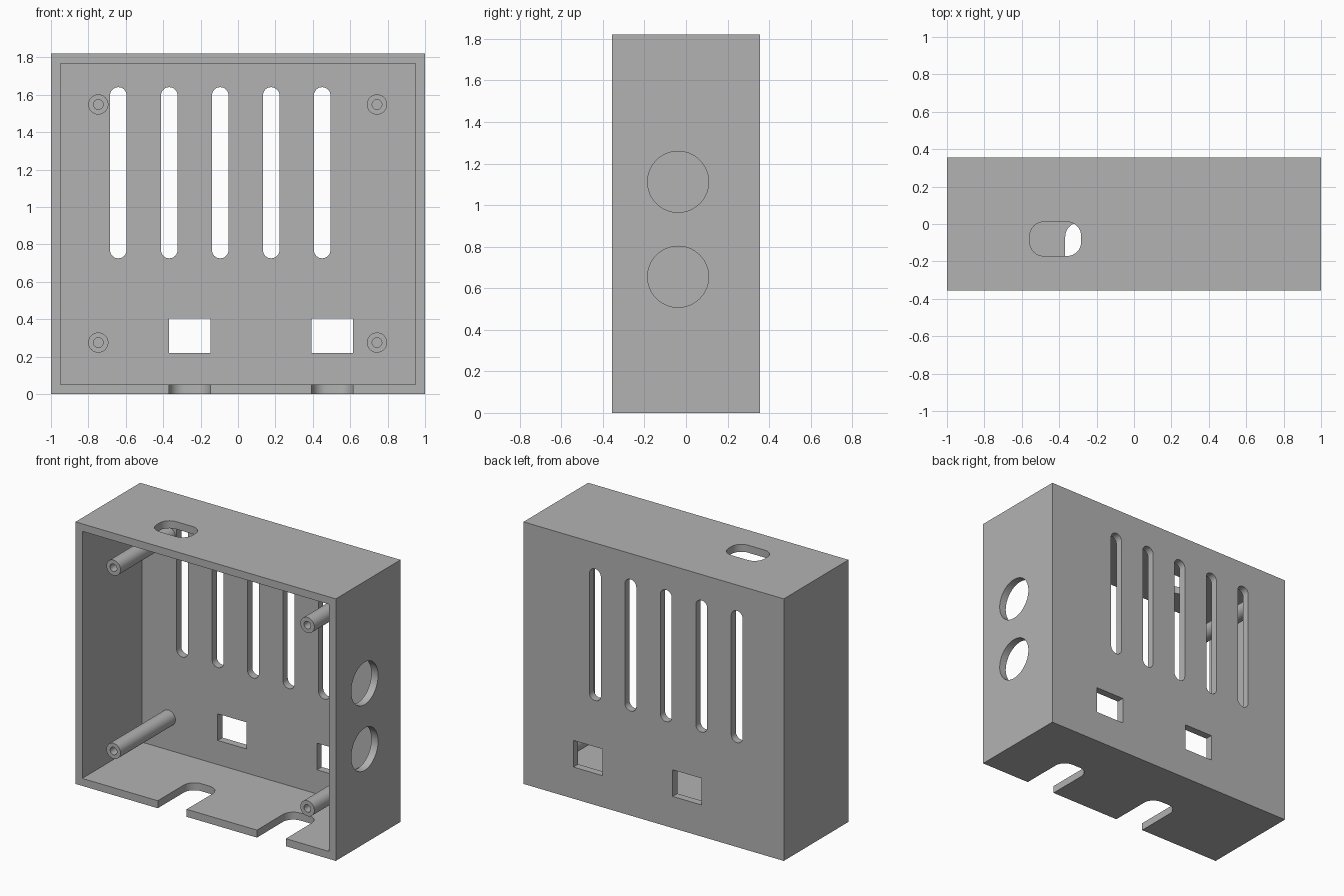
import bpy, bmesh, math

if "Cube" in bpy.data.objects:
    bpy.data.objects.remove(bpy.data.objects["Cube"], do_unlink=True)

W, D, H, T = 2.0, 0.71, 1.82, 0.052     # outer size and wall thickness
FRONT, BACK = -D / 2, D / 2

grey = bpy.data.materials.new("plain grey")
grey.use_nodes = True
colour = (0.45, 0.45, 0.45, 1)
grey.diffuse_color = colour
grey.node_tree.nodes["Principled BSDF"].inputs["Base Color"].default_value = colour


def outline(w, h, r, steps):
    """Rectangle with rounded corners; r = 0 is sharp, r = w/2 = h/2 is a circle."""
    if r == 0:
        return [(w/2, h/2), (-w/2, h/2), (-w/2, -h/2), (w/2, -h/2)]
    pts = []
    for q, (sx, sy) in enumerate([(1, 1), (-1, 1), (-1, -1), (1, -1)]):
        for i in range(steps + 1):
            a = (q + i / steps) * math.pi / 2
            pts.append((sx * (w/2 - r) + r * math.cos(a),
                        sy * (h/2 - r) + r * math.sin(a)))
    return pts


def prism(name, axis, centre, size, span, r=0, steps=8):
    """Extrude an outline along an axis, between the two ends of span."""
    place = {"x": lambda u, v, d: (d, u, v),
             "y": lambda u, v, d: (u, d, v),
             "z": lambda u, v, d: (u, v, d)}[axis]
    bm = bmesh.new()
    loop = [(centre[0] + u, centre[1] + v) for u, v in outline(*size, r, steps)]
    face = bm.faces.new([bm.verts.new(place(u, v, span[0])) for u, v in loop])
    ext = bmesh.ops.extrude_face_region(bm, geom=[face], use_keep_orig=True)
    moved = [g for g in ext["geom"] if isinstance(g, bmesh.types.BMVert)]
    bmesh.ops.translate(bm, verts=moved, vec=place(0, 0, span[1] - span[0]))
    bmesh.ops.remove_doubles(bm, verts=bm.verts, dist=1e-5)
    bmesh.ops.recalc_face_normals(bm, faces=bm.faces)
    mesh = bpy.data.meshes.new(name)
    bm.to_mesh(mesh)
    bm.free()
    mesh.materials.append(grey)
    obj = bpy.data.objects.new(name, mesh)
    bpy.context.collection.objects.link(obj)
    return obj


def activate(obj):
    bpy.ops.object.select_all(action="DESELECT")
    obj.select_set(True)
    bpy.context.view_layer.objects.active = obj


def cut(obj, cutter):
    activate(obj)
    mod = obj.modifiers.new("cut", "BOOLEAN")
    mod.operation, mod.solver, mod.object = "DIFFERENCE", "EXACT", cutter
    bpy.ops.object.modifier_apply(modifier=mod.name)
    bpy.data.objects.remove(cutter, do_unlink=True)


def smooth(obj):
    activate(obj)
    bpy.ops.object.shade_smooth_by_angle(angle=math.radians(35))


# Open-fronted case
case = prism("case", "z", (0, 0), (W, D), (0, H))
cut(case, prism("cavity", "y", (0, H / 2), (W - 2*T, H - 2*T), (FRONT - 0.1, BACK - T)))

through_back = (BACK - 0.1, BACK + 0.1)
# Vent slots in the back
for i in range(5):
    cut(case, prism("vent", "y", (-0.64 + i * 0.2725, 1.183), (0.088, 0.915),
                    through_back, 0.0435))

# Cable windows in the back and matching notches in the floor
for x in (-0.257, 0.505):
    cut(case, prism("window", "y", (x, 0.312), (0.222, 0.185), through_back))
    cut(case, prism("notch", "z", (x, -0.29), (0.222, 0.6), (-0.1, 0.1), 0.08))

# Round ports in the left wall
for z in (0.655, 1.112):
    cut(case, prism("port", "x", (-0.038, z), (0.294, 0.294),
                    (W/2 - 0.1, W/2 + 0.1), 0.147, 16))

# Rounded opening in the top
cut(case, prism("top_opening", "z", (-0.42, -0.08), (0.275, 0.182),
                (H - 0.1, H + 0.1), 0.075))
smooth(case)

# Hollow mounting posts on the back wall
for side, x in (("right", -0.747), ("left", 0.743)):
    for level, z in (("lower", 0.275), ("upper", 1.548)):
        post = prism(f"{level}_{side}_post", "y", (x, z), (0.108, 0.108),
                     (-0.3, BACK - T / 2), 0.054)
        cut(post, prism("bore", "y", (x, z), (0.052, 0.052),
                        (-0.4, BACK - T), 0.026))
        smooth(post)
